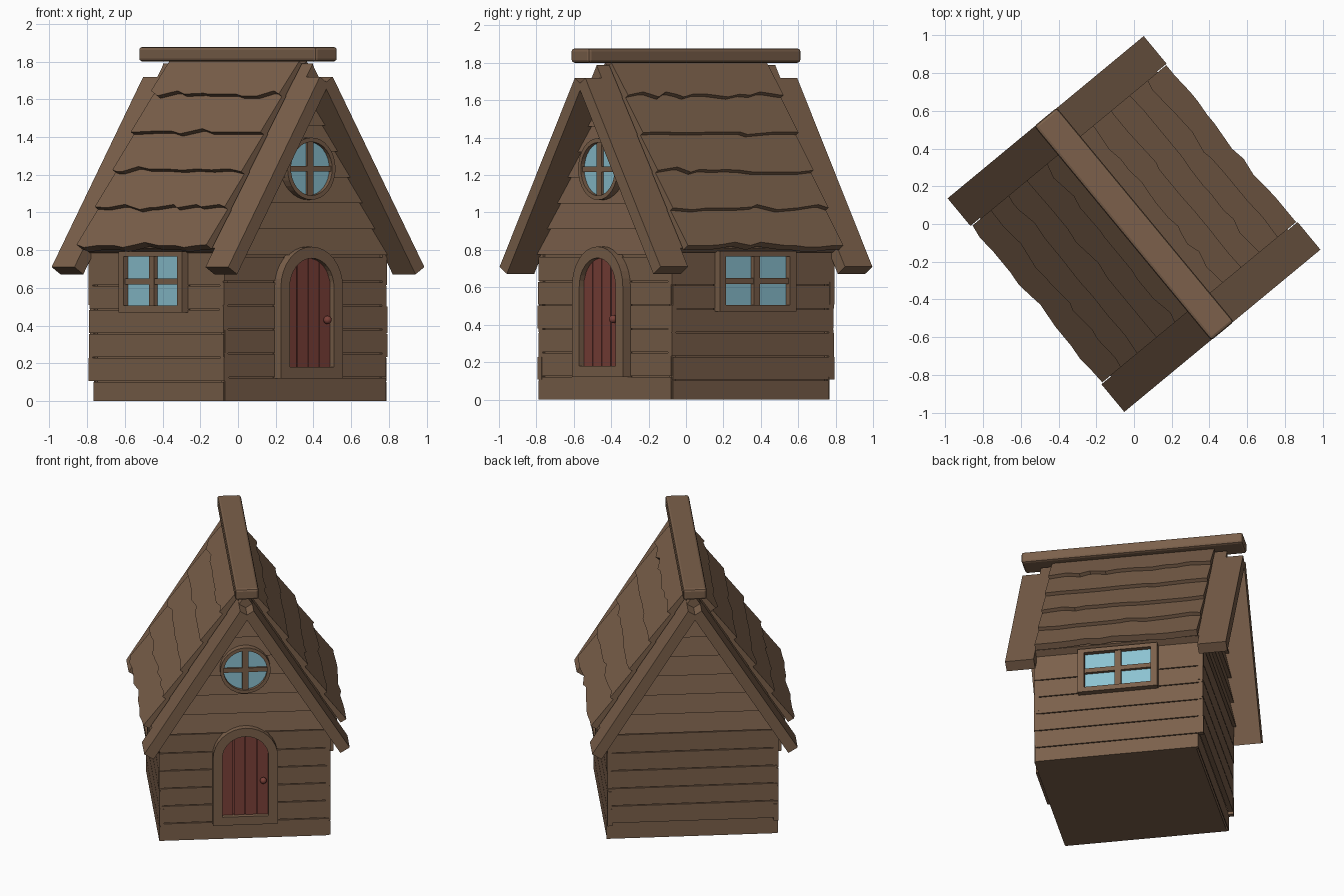
import bpy, bmesh, math, random
from mathutils import Matrix, Vector

random.seed(4)
if "Cube" in bpy.data.objects:
    bpy.data.objects.remove(bpy.data.objects["Cube"])

TURN = math.radians(39.6)          # the whole house stands turned on its plot
SIDES = {"front": 0, "left": 90, "back": 180, "right": 270}


def material(name, rgb):
    m = bpy.data.materials.new(name)
    m.use_nodes = True
    m.diffuse_color = (*rgb, 1)
    bsdf = m.node_tree.nodes["Principled BSDF"]
    bsdf.inputs["Base Color"].default_value = (*rgb, 1)
    bsdf.inputs["Roughness"].default_value = 0.9
    return m


WOOD = material("brown wood", (0.2, 0.118, 0.07))
RED = material("red door wood", (0.2, 0.052, 0.04))
GLASS = material("blue glass", (0.26, 0.54, 0.64))


def add(name, bm, mat, turn=0):
    bmesh.ops.recalc_face_normals(bm, faces=bm.faces)
    me = bpy.data.meshes.new(name)
    bm.to_mesh(me)
    bm.free()
    me.materials.append(mat)
    ob = bpy.data.objects.new(name, me)
    ob.matrix_world = Matrix.Rotation(TURN + math.radians(turn), 4, "Z")
    bpy.context.collection.objects.link(ob)
    return ob


def loft(bm, a, b):
    """Closed solid between two matching outlines."""
    va = [bm.verts.new(p) for p in a]
    vb = [bm.verts.new(p) for p in b]
    bm.faces.new(va)
    bm.faces.new(vb)
    for i in range(len(a)):
        j = (i + 1) % len(a)
        bm.faces.new((va[i], va[j], vb[j], vb[i]))


def prism(bm, pts, y0, y1):
    """Extrude an x-z outline along y."""
    loft(bm, [(x, y0, z) for x, z in pts], [(x, y1, z) for x, z in pts])


def rect(x0, x1, z0, z1):
    return [(x0, z0), (x1, z0), (x1, z1), (x0, z1)]


def solid(name, pts, y0, y1, mat, turn=0):
    bm = bmesh.new()
    prism(bm, pts, y0, y1)
    return add(name, bm, mat, turn)


def frame(name, outer, inner, y0, y1, turn=0):
    """Frame between two outlines with the same number of points."""
    bm = bmesh.new()
    loops = [[bm.verts.new((x, y, z)) for x, z in pts]
             for pts, y in ((outer, y0), (inner, y0), (inner, y1), (outer, y1))]
    n = len(outer)
    for k in range(4):
        a, b = loops[k], loops[(k + 1) % 4]
        for i in range(n):
            j = (i + 1) % n
            bm.faces.new((a[i], a[j], b[j], b[i]))
    return add(name, bm, WOOD, turn)


# Walls: solid core clad in separate boards
solid("wall_core", rect(-0.54, 0.54, 0, 0.79), -0.54, 0.515, WOOD)
PITCH = 0.127
for side, turn in SIDES.items():
    shift = 0.02 if side in ("left", "right") else 0
    bm = bmesh.new()
    for i in range(6):
        z0 = max(0, i * PITCH - shift)
        z1 = (i + 1) * PITCH - shift - 0.006
        if i == 5:
            z1 = 0.79 if shift else 0.762
        lo = -0.552 - random.uniform(0, 0.014)
        hi = 0.552 + random.uniform(0, 0.014)
        face = -0.562
        if i == 0:                  # the lowest course is set back at the rear
            face = -0.525 if side == "back" else face
            hi = 0.525 if side == "left" else hi
            lo = -0.525 if side == "right" else lo
        prism(bm, rect(lo, hi, z0, z1), face, -0.53)
    add(side + "_wall_boards", bm, WOOD, turn)

# Roof slope frame: s runs up from the eave, n points outward
EAVE, SLOPE = Vector((0.675, 0.71)), math.atan(1.6)
C, S = math.cos(SLOPE), math.sin(SLOPE)
TOP = EAVE.x / C


def on_roof(s, n):
    return EAVE.x - s * C + n * S, EAVE.y + s * S + n * C


def half_width(z):
    return max(0.004, min(0.555, EAVE.x - (z - EAVE.y) / 1.6 - 0.045))


# Gables: core and overlapping clapboards
peak = 1.70
solid("gable_core", [(-0.54, 0.78), (0.54, 0.78), (half_width(0.84), 0.84),
                     (0, peak), (-half_width(0.84), 0.84)], -0.54, 0.54, WOOD)
for side in ("front", "back"):
    bm = bmesh.new()
    for i in range(7):
        z0 = 0.775 + i * 0.137
        z1 = min(z0 + 0.137, peak)
        w0, w1 = half_width(z0), half_width(z1)
        loft(bm, [(-w0, -0.58, z0), (w0, -0.58, z0), (w1, -0.555, z1), (-w1, -0.555, z1)],
             [(-w0, -0.53, z0), (w0, -0.53, z0), (w1, -0.53, z1), (-w1, -0.53, z1)])
    add(side + "_gable_boards", bm, WOOD, SIDES[side])


# Roof, built once and turned around for the other slope
def shingle_row(bm, s0, s1):
    """Tilted course with a splintered lower edge."""
    ys, y = [-0.54], -0.54
    while y < 0.42:
        y += random.uniform(0.04, 0.16)
        ys.append(min(y, 0.52))
    ys.append(0.54)
    low = [(y, s0 + random.choice((-0.012, 0, 0, 0.006, 0.022))) for y in ys]
    edge = low + [(0.54, s1), (-0.54, s1)]

    def place(depth):
        ring = []
        for y, s in edge:
            t = (s - s0) / (s1 - s0)
            x, z = on_roof(s, 0.055 - 0.027 * t - depth * (1 - 0.5 * t))
            ring.append((x, y, z))
        return ring
    loft(bm, place(0), place(0.045))


for side, turn in (("left", 0), ("right", 180)):
    slab = [on_roof(0.12, -0.002), on_roof(TOP, -0.002),
            (0, on_roof(TOP, 0)[1] - 0.1), on_roof(0.12, -0.05)]
    solid(side + "_roof_slab", slab, -0.62, 0.62, WOOD, turn)
    bm = bmesh.new()
    for i in range(5):
        s0 = 0.1 + i * 0.237
        shingle_row(bm, s0, min(s0 + 0.255, TOP - 0.005))
    add(side + "_shingles", bm, WOOD, turn)
    board = [on_roof(0, 0), on_roof(1.19, 0), on_roof(1.19, -0.072), on_roof(0, -0.072)]
    for end, y in (("front", -0.735), ("back", 0.545)):
        solid(f"{side}_{end}_verge_board", board, y, y + 0.19, WOOD, turn)

ridge = solid("ridge_beam", rect(-0.078, 0.078, 1.80, 1.878), -0.737, 0.737, WOOD)
bev = ridge.modifiers.new("soft_edges", "BEVEL")
bev.width, bev.segments = 0.016, 2

# Side windows
for side in ("left", "right"):
    t = SIDES[side]
    frame(side + "_window_frame", rect(-0.265, 0.265, 0.47, 0.793),
          rect(-0.222, 0.222, 0.505, 0.765), -0.605, -0.55, t)
    solid(side + "_window_glass", rect(-0.23, 0.23, 0.5, 0.77), -0.572, -0.55, GLASS, t)
    solid(side + "_window_upright", rect(-0.022, 0.022, 0.5, 0.77), -0.595, -0.56, WOOD, t)
    solid(side + "_window_crossbar", rect(-0.225, 0.225, 0.618, 0.65), -0.593, -0.56, WOOD, t)


# Round gable window
def circle(r, n=32):
    return [(r * math.cos(i * math.tau / n), 1.232 + r * math.sin(i * math.tau / n))
            for i in range(n)]


frame("round_window_frame", circle(0.165), circle(0.142), -0.612, -0.55)
solid("round_window_glass", circle(0.148), -0.588, -0.55, GLASS)
solid("round_window_upright", rect(-0.02, 0.02, 1.085, 1.38), -0.604, -0.57, WOOD)
solid("round_window_crossbar", rect(-0.145, 0.145, 1.217, 1.247), -0.602, -0.57, WOOD)


# Arched door
def arch(r, bottom, n=16):
    return [(-r, bottom), (r, bottom)] + [
        (r * math.cos(i * math.pi / n), 0.605 + r * math.sin(i * math.pi / n))
        for i in range(n + 1)]


frame("door_frame", arch(0.213, 0.12), arch(0.152, 0.18), -0.615, -0.55)
solid("door_backing", arch(0.155, 0.175), -0.573, -0.55, RED)
R, GAP = 0.152, 0.003
bm = bmesh.new()
for i in range(4):
    x0, x1 = -R + i * R / 2 + GAP, -R + (i + 1) * R / 2 - GAP
    xs = [x1 + (x0 - x1) * k / 4 for k in range(5)]
    tops = [(x, 0.605 + math.sqrt(R * R - x * x)) for x in xs]
    prism(bm, [(x0, 0.18), (x1, 0.18)] + tops, -0.584, -0.56)
add("door_planks", bm, RED)
bm = bmesh.new()
bmesh.ops.create_uvsphere(bm, u_segments=16, v_segments=10, radius=0.022,
                          matrix=Matrix.Translation((0.118, -0.603, 0.43)))
for f in bm.faces:
    f.smooth = True
add("door_knob", bm, RED)
